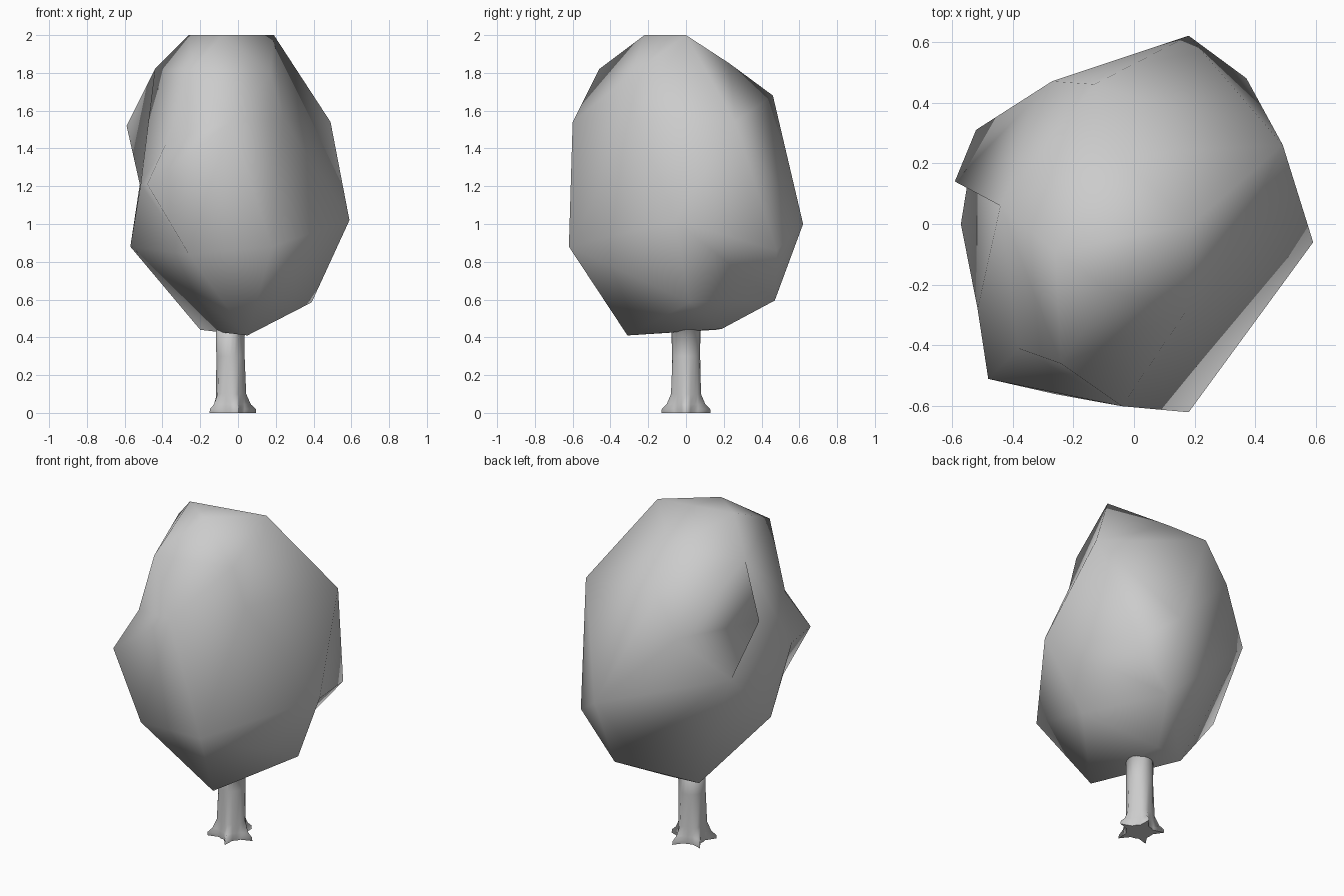
import bpy, bmesh, math
from mathutils import Vector

cube = bpy.data.objects.get("Cube")
if cube:
    bpy.data.objects.remove(cube)


def make_material(name, value):
    mat = bpy.data.materials.new(name)
    mat.use_nodes = True
    color = (value, value, value, 1)
    mat.diffuse_color = color
    mat.node_tree.nodes["Principled BSDF"].inputs["Base Color"].default_value = color
    return mat


def add_object(name, bm, mat):
    bmesh.ops.recalc_face_normals(bm, faces=bm.faces)
    for face in bm.faces:
        face.smooth = True
    mesh = bpy.data.meshes.new(name)
    bm.to_mesh(mesh)
    bm.free()
    mesh.materials.append(mat)
    obj = bpy.data.objects.new(name, mesh)
    bpy.context.scene.collection.objects.link(obj)
    return obj


def crease(bm, a, b):
    """Turn the edge that separates a and b so that it joins them."""
    for edge in bm.edges:
        opposite = {v for f in edge.link_faces for v in f.verts} - set(edge.verts)
        if opposite == {a, b}:
            bmesh.utils.edge_rotate(edge)
            return


grey = make_material("light grey", 0.6)

# Crown: lumpy corner points, joined in the order they surround the centre,
# so that dents between the lumps are kept
shoulder = (-.44, .06, 1.82)
brow = (-.59, .14, 1.52)
spike = (-.48, -.51, 1.21)
waist = (-.515, -.28, 1.21)
hip = (-.52, .31, 1.21)
lump = (.59, -.06, 1.02)
cheek = (-.57, 0, .88)
chin = (-.26, -.56, .84)
back_chin = (.15, .47, .595)
branch_tip = (.39, .02, .585)
front_low = (.05, -.31, .41)
side_low = (-.2, .16, .44)
corners = [
    shoulder, brow, spike, waist, hip, lump, cheek, chin,
    back_chin, branch_tip, front_low, side_low,
    # flat top and shoulders
    (-.26, -.09, 2), (.19, 0, 2), (-.08, -.22, 2),
    (-.24, -.46, 1.82), (.17, -.29, 1.79), (-.06, .23, 1.85), (-.13, .46, 1.68),
    # belly
    (-.04, -.6, 1.54), (.49, .26, 1.54), (.24, -.27, 1.56),
    (-.27, .47, 1.45), (-.38, -.41, 1.43),
    (.18, .62, 1), (.18, -.62, .88), (.37, .48, .86),
    # underside
    (-.01, .19, .445),
]
centre = Vector((0, 0, 1.2))
bm = bmesh.new()
verts = {}
for corner in corners:
    offset = Vector(corner) - centre
    # Flattened first to even out the triangles
    verts[corner] = bm.verts.new(Vector((offset.x, offset.y, offset.z * .75)).normalized())
bmesh.ops.convex_hull(bm, input=list(bm.verts))
for corner, vert in verts.items():
    vert.co = corner
for start, end in [(waist, hip), (waist, brow), (waist, cheek), (waist, chin),
                   (hip, shoulder), (lump, back_chin), (front_low, side_low)]:
    if not set(verts[start].link_edges) & set(verts[end].link_edges):
        crease(bm, verts[start], verts[end])
add_object("crown", bm, grey)

# Trunk: rings that flare into five pointed roots, and a top drawn out
# into a branch that meets the crown
sides = 20
levels = [(0, .088, .06), (.02, .09, .056), (.045, .084, .03), (.1, .077, .008),
          (.3, .075, 0), (.45, .076, 0)]
bm = bmesh.new()
rings = []
for z, radius, flare in levels:
    ring = []
    for i in range(sides):
        angle = math.tau * i / sides
        lobe = max(0, math.cos(5 * angle)) ** 2 - .2
        r = radius + flare * lobe
        ring.append(bm.verts.new((r * math.cos(angle) - .04, r * math.sin(angle), z)))
    rings.append(ring)
tip = bm.verts.new(branch_tip)
for i in range(sides):
    j = (i + 1) % sides
    for low, high in zip(rings, rings[1:]):
        bm.faces.new((low[i], low[j], high[j], high[i]))
    bm.faces.new((rings[-1][i], rings[-1][j], tip))
bm.faces.new(rings[0])
trunk = add_object("trunk", bm, grey)
trunk.data.polygons[-1].use_smooth = False
